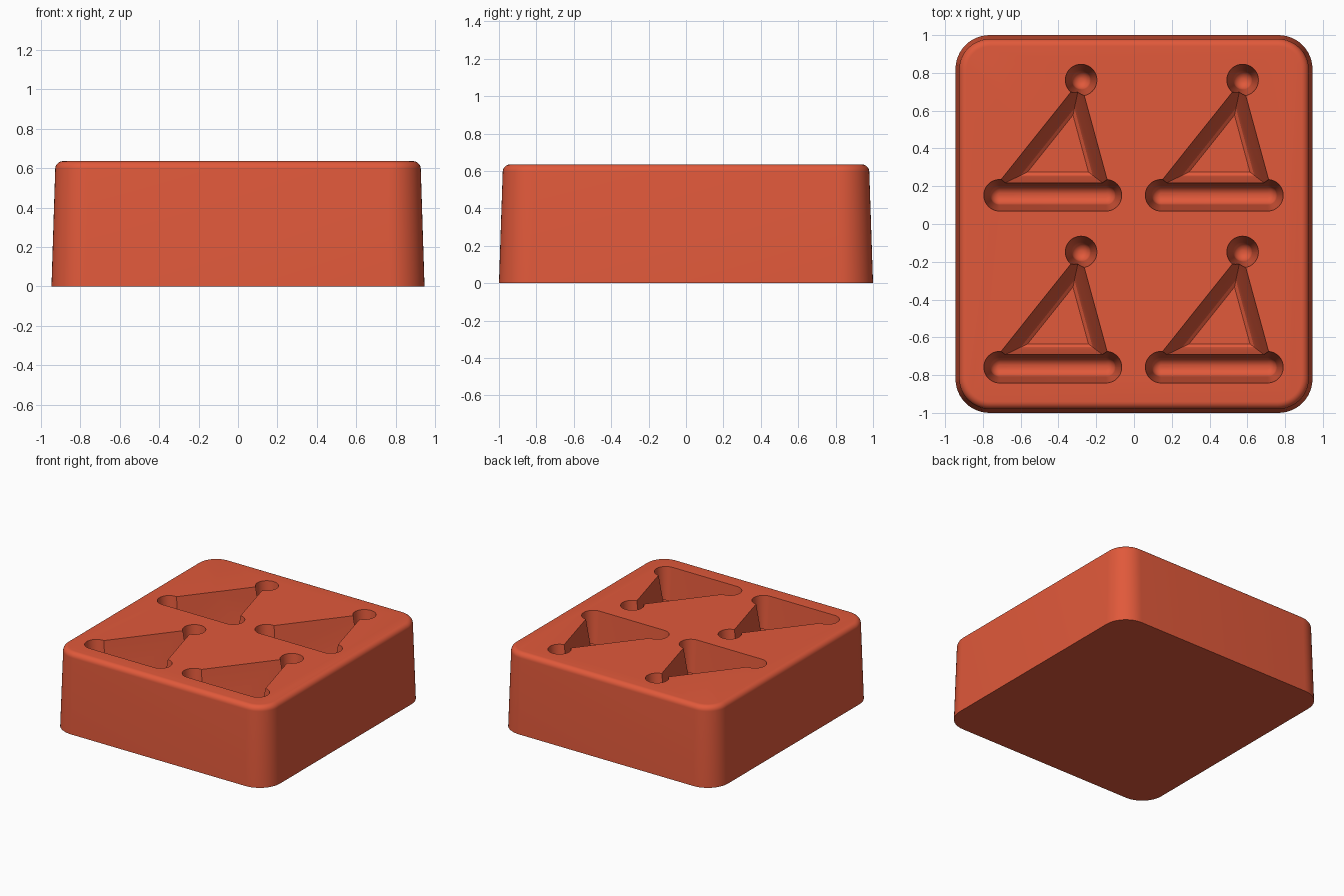
import bpy, bmesh, math
from mathutils import Vector

cube = bpy.data.objects.get("Cube")
if cube:
    bpy.data.objects.remove(cube, do_unlink=True)

HEIGHT = 0.635
DEPTH = 0.41

clay = bpy.data.materials.new("terracotta_red")
clay.use_nodes = True
clay.diffuse_color = (0.75, 0.1, 0.043, 1)
clay.node_tree.nodes["Principled BSDF"].inputs["Base Color"].default_value = clay.diffuse_color


def loft(name, rings):
    """Skin a closed solid through equal-length rings listed from bottom to top."""
    bm = bmesh.new()
    loops = [[bm.verts.new(p) for p in ring] for ring in rings]
    for low, high in zip(loops, loops[1:]):
        for i in range(len(low)):
            j = (i + 1) % len(low)
            bm.faces.new((low[i], low[j], high[j], high[i]))
    bm.faces.new(loops[0][::-1])
    bm.faces.new(loops[-1])
    bmesh.ops.recalc_face_normals(bm, faces=bm.faces)
    mesh = bpy.data.meshes.new(name)
    bm.to_mesh(mesh)
    bm.free()
    mesh.materials.append(clay)
    obj = bpy.data.objects.new(name, mesh)
    bpy.context.collection.objects.link(obj)
    return obj


def rounded_rect(hx, hy, r, z, cx=0, cy=0, steps=12):
    """Counter-clockwise rounded rectangle."""
    ring = []
    for k, (sx, sy) in enumerate(((1, 1), (-1, 1), (-1, -1), (1, -1))):
        for i in range(steps + 1):
            a = math.pi / 2 * (k + i / steps)
            ring.append((cx + sx * (hx - r) + r * math.cos(a),
                         cy + sy * (hy - r) + r * math.sin(a), z))
    return ring


def pocket_profile(top_radius, tip_radius):
    """Depth and radius pairs: round tip, then drafted wall, then overshoot."""
    shape = []
    for i in range(1, 9):
        a = math.pi / 2 * i / 8
        shape.append((DEPTH - tip_radius * (1 - math.cos(a)), tip_radius * math.sin(a)))
    return shape + [(0, top_radius), (-0.1, top_radius)]


def groove_cutter(x0, x1, y):
    """Rounded slot running along x; a tiny straight part makes it a round hole."""
    half = max((x1 - x0) / 2, 0.0005)
    return loft("pocket_cutter", [
        rounded_rect(half + r, r + 0.0005, r, HEIGHT - d, (x0 + x1) / 2, y)
        for d, r in pocket_profile(0.083, 0.05)])


def triangle_cutter(corners):
    """Tapered triangular pocket, inset evenly toward its incentre."""
    pts = [Vector(c) for c in corners]
    sides = [(pts[(i + 1) % 3] - pts[(i + 2) % 3]).length for i in range(3)]
    centre = sum((p * s for p, s in zip(pts, sides)), Vector((0, 0))) / sum(sides)
    e, f = pts[1] - pts[0], pts[2] - pts[0]
    inradius = abs(e.x * f.y - e.y * f.x) / sum(sides)
    rings = []
    for depth, inset in ((DEPTH, 0.085), (DEPTH - 0.012, 0.068),
                         (DEPTH - 0.04, 0.056), (0, 0), (-0.1, 0)):
        ring = [centre + (p - centre) * (1 - inset / inradius) for p in pts]
        rings.append([(p.x, p.y, HEIGHT - depth) for p in ring])
    return loft("triangle_cutter", rings)


# Drafted block with a rounded top rim
rim = 0.04
block_rings = [rounded_rect(0.945, 1.0, 0.18, 0)]
for i in range(9):
    a = math.pi / 2 * i / 8
    shrink = rim * (1 - math.cos(a))
    block_rings.append(rounded_rect(0.926 - shrink, 0.98 - shrink, 0.165 - shrink,
                                    HEIGHT - rim + rim * math.sin(a)))
block = loft("mould_block", block_rings)

# Four identical cavities: triangle, base groove and apex hole
cutters = []
for dx in (0, 0.855):
    for dy in (0, -0.91):
        cutters += [
            triangle_cutter([(-0.74 + dx, 0.19 + dy), (-0.13 + dx, 0.19 + dy),
                             (-0.285 + dx, 0.76 + dy)]),
            groove_cutter(-0.712 + dx, -0.148 + dx, 0.152 + dy),
            groove_cutter(-0.28 + dx, -0.28 + dx, 0.762 + dy)]

bpy.ops.object.select_all(action='DESELECT')
bpy.context.view_layer.objects.active = block
block.select_set(True)
for cutter in cutters:
    cutter.hide_render = True
    mod = block.modifiers.new("cavity", 'BOOLEAN')
    mod.operation = 'DIFFERENCE'
    mod.solver = 'EXACT'
    mod.object = cutter
    bpy.ops.object.modifier_apply(modifier=mod.name)
    bpy.data.objects.remove(cutter, do_unlink=True)

bpy.ops.object.shade_smooth_by_angle(angle=math.radians(30))
